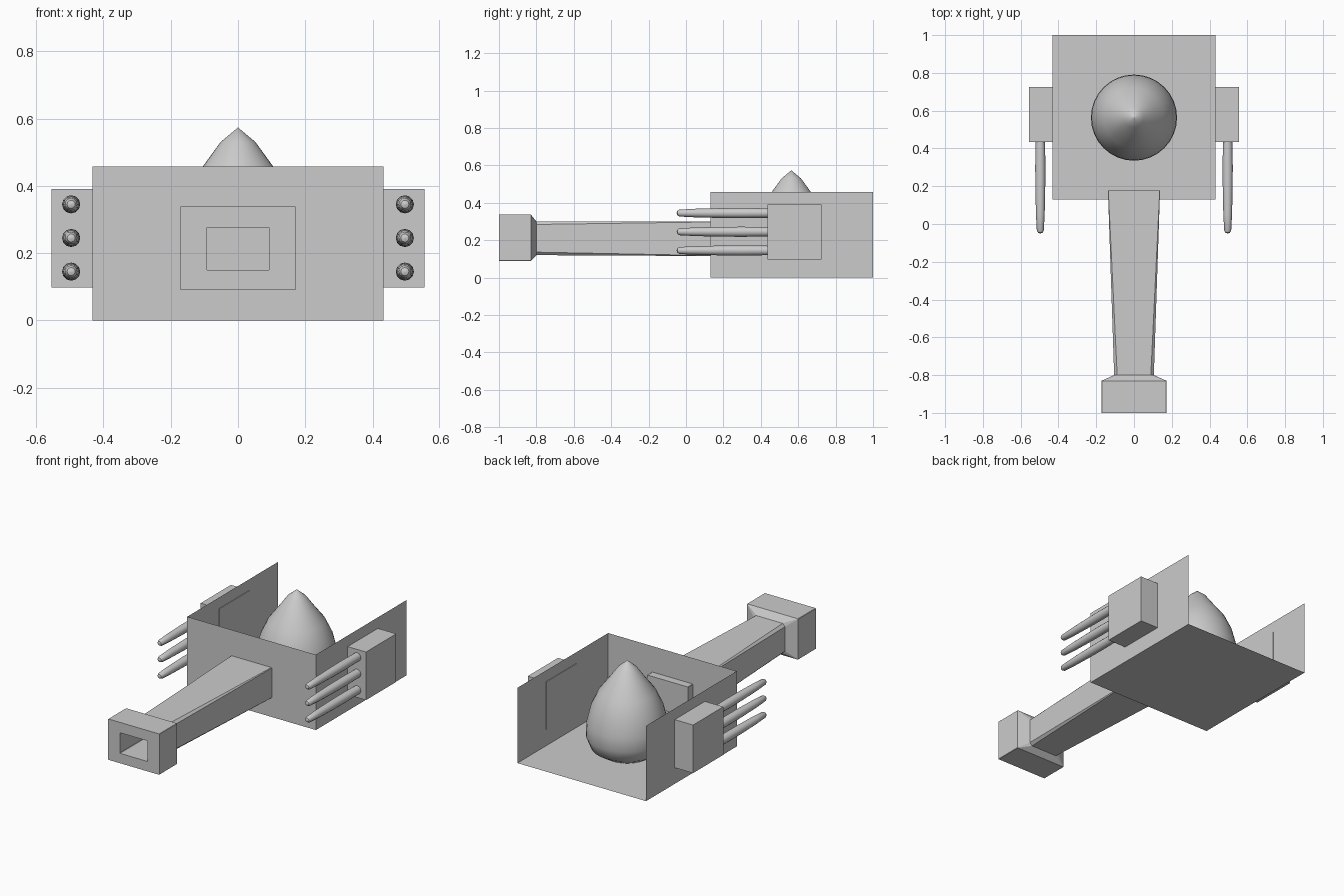
import bpy, bmesh, math
from mathutils import Vector

if "Cube" in bpy.data.objects:
    bpy.data.objects.remove(bpy.data.objects["Cube"])


def finish(name, bm, smooth=False, fix=True):
    if fix:
        bmesh.ops.recalc_face_normals(bm, faces=bm.faces[:])
    mesh = bpy.data.meshes.new(name)
    bm.to_mesh(mesh)
    bm.free()
    ob = bpy.data.objects.new(name, mesh)
    bpy.context.collection.objects.link(ob)
    if smooth:
        bpy.ops.object.select_all(action='DESELECT')
        ob.select_set(True)
        bpy.context.view_layer.objects.active = ob
        bpy.ops.object.shade_smooth_by_angle(angle=math.radians(40))
    return ob


def box(name, lo, hi, drop=()):
    """Box between two corners; faces whose normal is listed in drop are left open."""
    bm = bmesh.new()
    bmesh.ops.create_cube(bm, size=1)
    bm.normal_update()
    gone = [f for f in bm.faces if any(f.normal.dot(Vector(d)) > 0.9 for d in drop)]
    bmesh.ops.delete(bm, geom=gone, context='FACES')
    for v in bm.verts:
        v.co = Vector([lo[i] if v.co[i] < 0 else hi[i] for i in range(3)])
    return finish(name, bm, fix=not drop)


def loft(name, rings, smooth=False):
    """Skin a list of equal-length rings and cap both ends."""
    bm = bmesh.new()
    loops = [[bm.verts.new(p) for p in ring] for ring in rings]
    n = len(loops[0])
    for a, b in zip(loops, loops[1:]):
        for i in range(n):
            j = (i + 1) % n
            bm.faces.new((a[i], a[j], b[j], b[i]))
    bm.faces.new(loops[0])
    bm.faces.new(loops[-1])
    bmesh.ops.remove_doubles(bm, verts=bm.verts[:], dist=0.0001)
    return finish(name, bm, smooth)


def section(y, w, z0, z1, c=0.002):
    """Rectangle across y with chamfered corners."""
    return [(-w, y, z0 + c), (-w + c, y, z0), (w - c, y, z0), (w, y, z0 + c),
            (w, y, z1 - c), (w - c, y, z1), (-w + c, y, z1), (-w, y, z1 - c)]


def circle(r, n):
    return [(r * math.cos(t), r * math.sin(t))
            for t in (2 * math.pi * i / n for i in range(n))]


# Hull: thin tray, open at the top and back
box("hull_tray", (-0.432, 0.13, 0), (0.432, 1.0, 0.457), drop=((0, 0, 1), (0, 1, 0)))

# Cannon: bore floor, bore mouth, muzzle block, tapered barrel
loft("cannon_barrel", [
    section(-0.68, 0.094, 0.15, 0.275),
    section(-1.0, 0.094, 0.15, 0.275),
    section(-1.0, 0.172, 0.09, 0.338),
    section(-0.83, 0.172, 0.09, 0.338),
    section(-0.80, 0.105, 0.12, 0.30, 0.016),
    section(0.178, 0.138, 0.115, 0.30)])

# Pointed dome
dome = [(0.13, 0.005), (0.2, 0.05), (0.228, 0.12), (0.225, 0.2), (0.2, 0.3),
        (0.16, 0.385), (0.105, 0.457), (0.052, 0.53), (0.0005, 0.573)]
loft("pointed_dome", [[(x, 0.563 + y, z) for x, y in circle(r, 32)] for r, z in dome], True)

# Side pods, each with three slim rockets
rocket = [(0.025, 0.45), (0.027, 0.3), (0.026, 0.18), (0.023, 0.05),
          (0.0185, -0.035), (0.012, -0.046), (0.0005, -0.05)]
for side, s in (("left", -1), ("right", 1)):
    x0, x1 = sorted((s * 0.428, s * 0.555))
    box(side + "_pod", (x0, 0.435, 0.098), (x1, 0.725, 0.39))
    for k, z in enumerate((0.145, 0.245, 0.345)):
        loft(f"{side}_rocket_{k + 1}",
             [[(s * 0.496 + a, y, z + b) for a, b in circle(r, 12)] for r, y in rocket], True)
